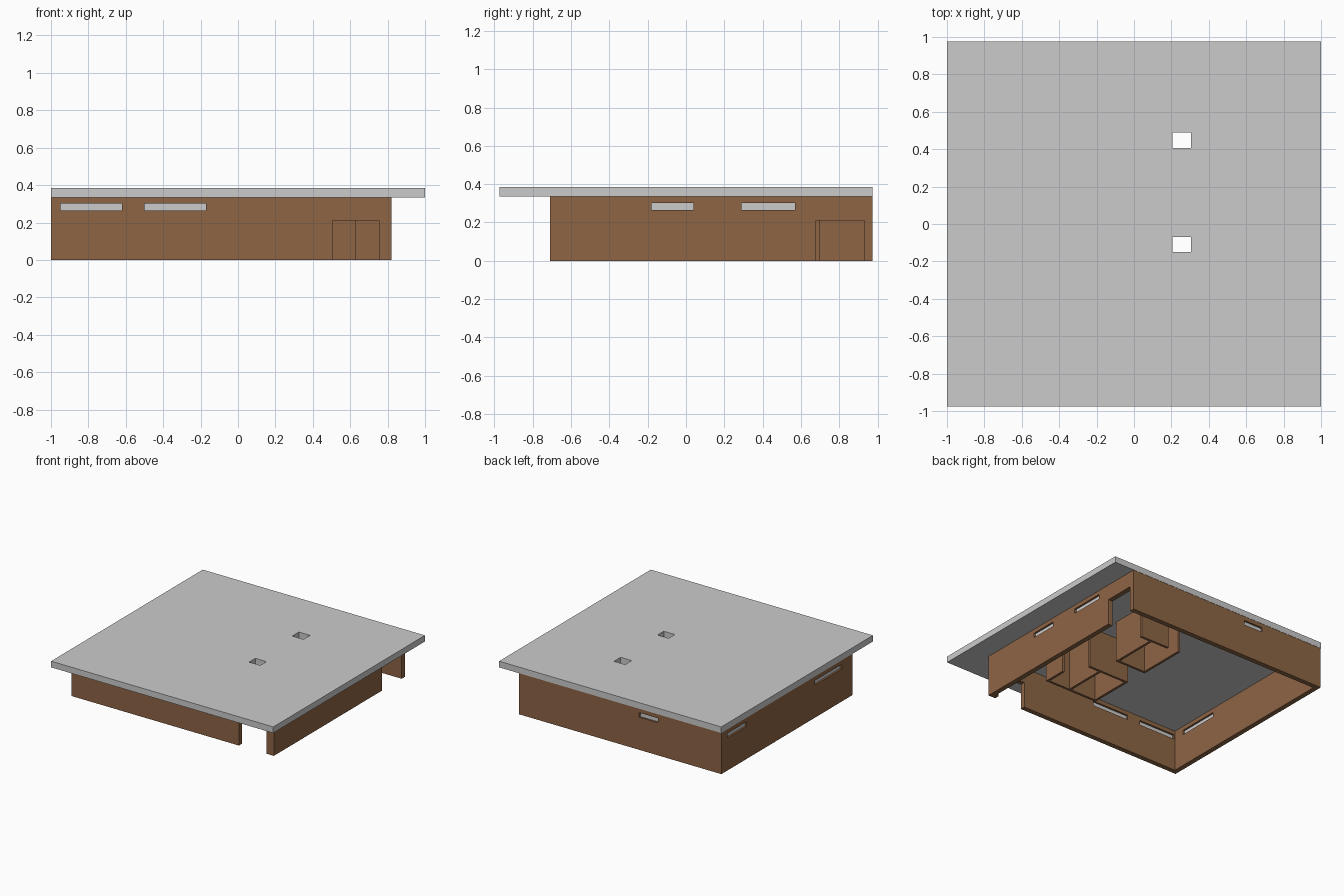
import bpy, bmesh

if "Cube" in bpy.data.objects:
    bpy.data.objects.remove(bpy.data.objects["Cube"])

T = 0.04                     # outer wall thickness
ROOF_Z, TOP_Z = 0.335, 0.385
X0, X1, Y0, Y1 = -1.0, 0.82, -0.71, 0.973


def material(name, color):
    m = bpy.data.materials.new(name)
    m.diffuse_color = color
    m.use_nodes = True
    m.node_tree.nodes["Principled BSDF"].inputs["Base Color"].default_value = m.diffuse_color
    return m


brown = material("brown_wall", (0.27, 0.13, 0.06, 1))


def box(name, x, y, z, mat=None):
    """Box from (min, max) ranges."""
    bm = bmesh.new()
    bmesh.ops.create_cube(bm, size=1)
    for v in bm.verts:
        v.co = [r[0] if c < 0 else r[1] for c, r in zip(v.co, (x, y, z))]
    me = bpy.data.meshes.new(name)
    bm.to_mesh(me)
    bm.free()
    ob = bpy.data.objects.new(name, me)
    bpy.context.collection.objects.link(ob)
    if mat:
        me.materials.append(mat)
    return ob


def cut(ob, x, y, z):
    """Subtract a box and remove the cutter."""
    c = box("cutter", x, y, z)
    c.hide_render = True
    mod = ob.modifiers.new("cut", 'BOOLEAN')
    mod.operation, mod.solver, mod.object = 'DIFFERENCE', 'EXACT', c
    bpy.context.view_layer.objects.active = ob
    bpy.ops.object.modifier_apply(modifier=mod.name)
    bpy.data.objects.remove(c)


# Roof slab with two skylight holes
roof = box("roof", (-1, 1), (-0.975, 0.975), (ROOF_Z, TOP_Z))
for y in ((0.405, 0.49), (-0.15, -0.07)):
    cut(roof, (0.205, 0.305), y, (0.2, 0.5))

# Outer walls: hollow shell without floor
walls = box("outer_walls", (X0, X1), (Y0, Y1), (0, ROOF_Z), brown)
cut(walls, (X0 + T, X1 - T), (Y0 + T, Y1 - T), (-0.1, 0.5))

# Doorways in the front and right walls
cut(walls, (0.505, 0.755), (Y0 - 0.1, Y0 + 0.1), (-0.1, 0.21))
cut(walls, (X1 - 0.1, X1 + 0.1), (0.68, Y1 - T), (-0.1, 0.21))

# Strip windows: opening plus a thin pane
WZ = (0.265, 0.302)
windows = {
    "front": [(-0.95, -0.62), (-0.5, -0.17)],
    "back": [(-0.43, -0.26)],
    "right": [(-0.18, 0.04), (0.29, 0.57)],
    "left": [(-0.575, -0.23), (0.65, 0.895)],
}
plane = {"front": Y0, "back": Y1 - T, "right": X1 - T, "left": X0}
for side, spans in windows.items():
    p = plane[side]
    for i, span in enumerate(spans):
        through, pane = (p - 0.02, p + T + 0.02), (p + 0.015, p + 0.025)
        name = f"{side}_window_pane_{i + 1}"
        if side in ("front", "back"):
            cut(walls, span, through, WZ)
            box(name, span, pane, WZ)
        else:
            cut(walls, through, span, WZ)
            box(name, pane, span, WZ)

# Interior partitions of the two small room groups
P = 0.02
for name, x, y in (
    ("rear_room_front", (0.14, 0.42), (0.29, 0.29 + P)),
    ("rear_room_left", (0.14, 0.14 + P), (0.29, 0.70)),
    ("rear_room_right", (0.40, 0.40 + P), (0.29, 0.68)),
    ("rear_room_back", (0.25, 0.51), (0.68, 0.68 + P)),
    ("front_room_front", (0.15, 0.63), (-0.27, -0.27 + P)),
    ("front_room_left", (0.15, 0.15 + P), (-0.27, 0.11)),
    ("front_room_middle", (0.40, 0.40 + P), (-0.27, 0.09)),
    ("front_room_right", (0.63 - P, 0.63), (-0.27, -0.08)),
    ("front_room_back", (0.15, 0.52), (0.09, 0.09 + P)),
):
    box(name, x, y, (0, ROOF_Z), brown)
